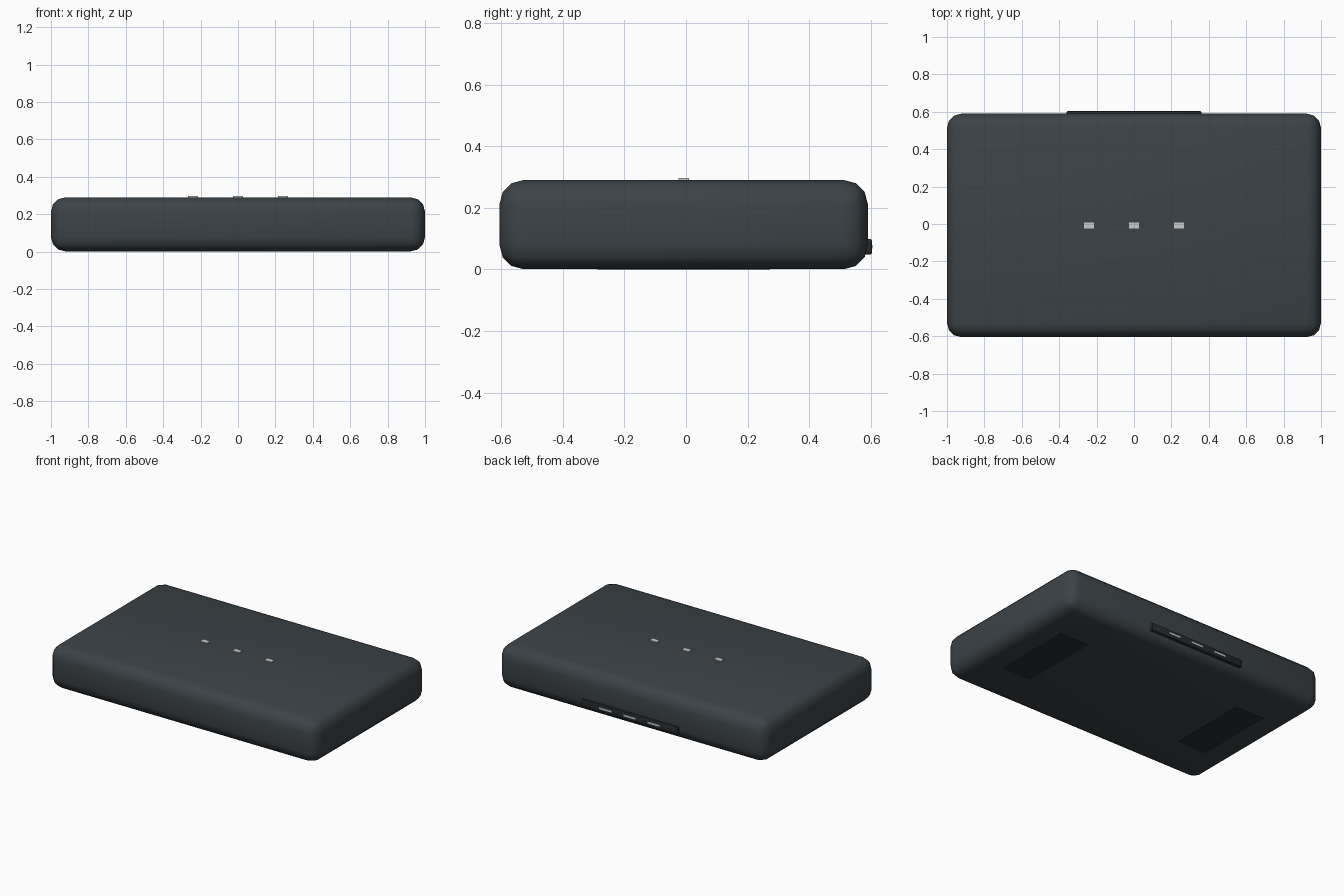
import bpy, math

if "Cube" in bpy.data.objects:
    bpy.data.objects.remove(bpy.data.objects["Cube"])

def material(name, rgb):
    m = bpy.data.materials.new(name)
    m.diffuse_color = (*rgb, 1)
    m.use_nodes = True
    m.node_tree.nodes["Principled BSDF"].inputs["Base Color"].default_value = m.diffuse_color
    return m

shell = material("shell_grey", (0.045, 0.056, 0.064))
black = material("dark_plastic", (0.02, 0.024, 0.028))
light = material("light_grey", (0.6, 0.62, 0.63))

def box(name, lo, hi, mat, bevel=0, segments=2):
    size = [b - a for a, b in zip(lo, hi)]
    centre = [(a + b) / 2 for a, b in zip(lo, hi)]
    bpy.ops.mesh.primitive_cube_add(size=1, location=centre)
    ob = bpy.context.object
    ob.name = name
    ob.scale = size
    bpy.ops.object.transform_apply(location=False, rotation=False, scale=True)
    ob.data.materials.append(mat)
    if bevel:
        mod = ob.modifiers.new("rounding", 'BEVEL')
        mod.width = bevel
        mod.segments = segments
        bpy.ops.object.modifier_apply(modifier=mod.name)
        bpy.ops.object.shade_smooth_by_angle(angle=math.radians(40))
    return ob

# Rounded case
box("case", (-1, -0.605, 0.001), (1, 0.59, 0.29), shell, 0.077, 3)

# Raised port panel on the back
box("port_panel", (-0.36, 0.565, 0.048), (0.36, 0.603, 0.099), black, 0.006)

# Port slots and top indicator lights
for i in (-1, 0, 1):
    x = i * 0.18
    box(f"port_slot_{i + 2}", (x - 0.045, 0.595, 0.068), (x + 0.045, 0.605, 0.080), light)
    x = i * 0.24
    box(f"indicator_light_{i + 2}", (x - 0.026, -0.025, 0.28), (x + 0.026, 0.009, 0.296), light)

# Flush foot pads underneath
for side, name in ((-1, "left_foot_pad"), (1, "right_foot_pad")):
    x = side * 0.7
    box(name, (x - 0.11, -0.288, 0), (x + 0.11, 0.272, 0.02), black)
